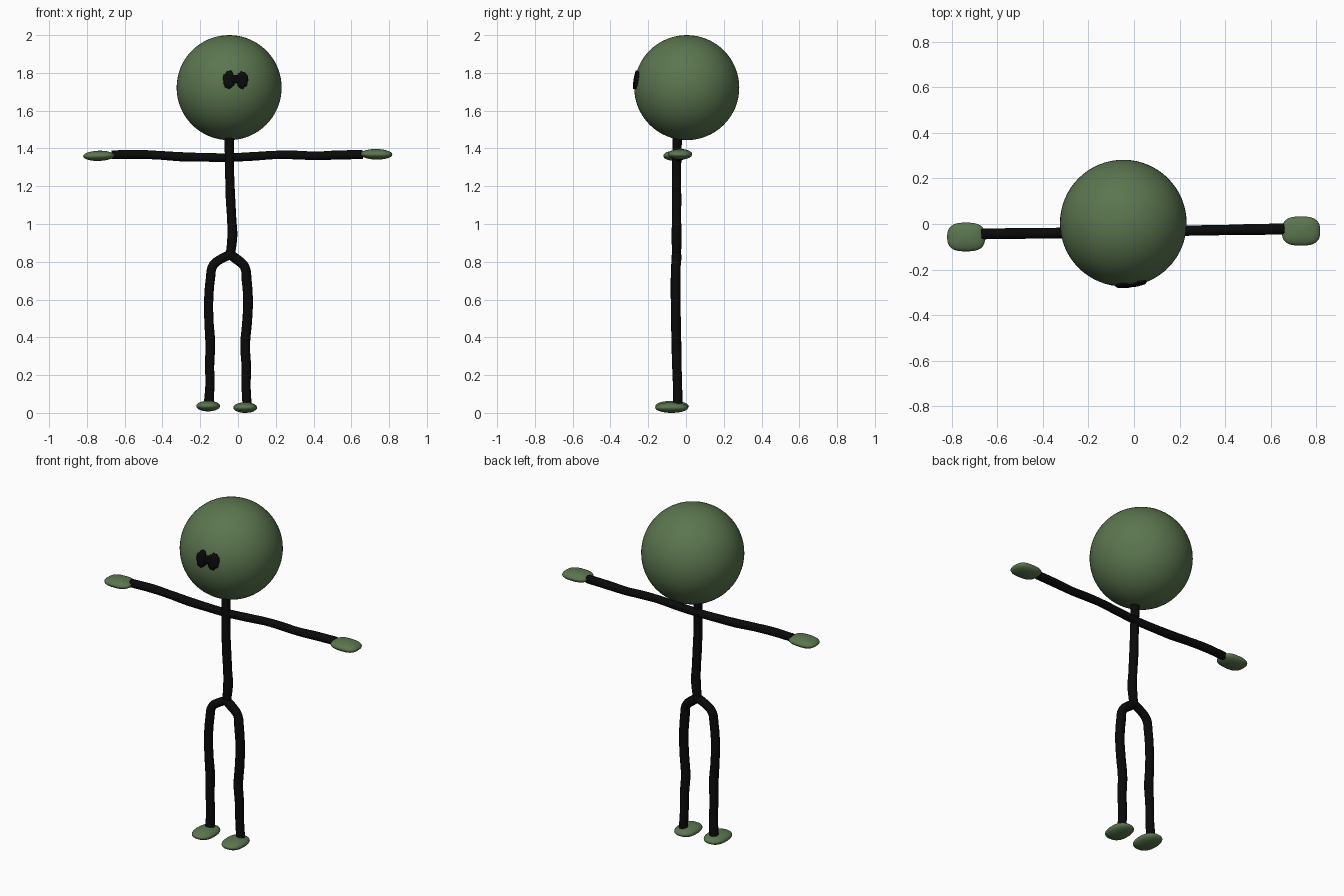
import bpy, bmesh, math, random
from mathutils import Vector, Matrix

if "Cube" in bpy.data.objects:
    bpy.data.objects.remove(bpy.data.objects["Cube"])

random.seed(4)


def material(name, rgb):
    m = bpy.data.materials.new(name)
    m.diffuse_color = (*rgb, 1)
    m.use_nodes = True
    m.node_tree.nodes["Principled BSDF"].inputs["Base Color"].default_value = m.diffuse_color
    return m


GREEN = material("moss green", (0.105, 0.18, 0.078))
BLACK = material("ink black", (0.003, 0.003, 0.003))


def finish(bm, name, mat):
    bmesh.ops.recalc_face_normals(bm, faces=bm.faces)
    mesh = bpy.data.meshes.new(name)
    bm.to_mesh(mesh)
    bm.free()
    mesh.materials.append(mat)
    mesh.shade_smooth()
    ob = bpy.data.objects.new(name, mesh)
    bpy.context.collection.objects.link(ob)
    return ob


def pad(name, centre, radii, power=2.0, tilt=0.0, segs=40):
    """Ellipsoid whose plan outline becomes squarer as power grows."""
    bm = bmesh.new()
    bmesh.ops.create_uvsphere(bm, u_segments=segs, v_segments=segs // 2, radius=1)
    for v in bm.verts:
        x, y = abs(v.co.x), abs(v.co.y)
        if x + y > 1e-5:
            s = math.hypot(x, y) / (x ** power + y ** power) ** (1 / power)
            v.co.x *= s
            v.co.y *= s
        v.co = Vector(a * b for a, b in zip(v.co, radii))
    bmesh.ops.transform(bm, matrix=Matrix.Translation(centre) @ Matrix.Rotation(tilt, 4, 'Y'),
                        verts=bm.verts)
    return finish(bm, name, mat=GREEN)


def limb(name, points, radius):
    """Slightly lumpy hand-drawn tube through the points."""
    cu = bpy.data.curves.new(name, 'CURVE')
    cu.dimensions = '3D'
    cu.bevel_depth = radius
    cu.bevel_resolution = 4
    cu.resolution_u = 8
    cu.use_fill_caps = True
    sp = cu.splines.new('BEZIER')
    sp.bezier_points.add(len(points) - 1)
    for p, co in zip(sp.bezier_points, points):
        p.co = co
        p.handle_left_type = p.handle_right_type = 'AUTO'
        p.radius = random.uniform(0.95, 1.06)
    cu.materials.append(BLACK)
    ob = bpy.data.objects.new(name, cu)
    bpy.context.collection.objects.link(ob)
    bpy.ops.object.select_all(action='DESELECT')
    ob.select_set(True)
    bpy.context.view_layer.objects.active = ob
    bpy.ops.object.convert(target='MESH')
    bpy.ops.object.shade_smooth_by_angle(angle=math.radians(50))


# Head
HEAD, R = Vector((-0.047, 0.004, 1.722)), 0.278
pad("head", HEAD, (R, R, R), segs=64)


def eye_plate(name, cx, cz, rx, rz, ragged=0.08):
    """Thin scribbled patch following the face of the head."""
    bm = bmesh.new()
    n = 36
    layers = []
    jitter = [1 + random.uniform(-ragged, ragged) for _ in range(n)]
    for lift in (-0.002, 0.007):
        rings = []
        for f in (0.02, 0.5, 1.0):
            ring = []
            for i in range(n):
                a = math.tau * i / n
                x = cx + rx * f * jitter[i] * math.cos(a) - HEAD.x
                z = cz + rz * f * jitter[i] * math.sin(a) - HEAD.z
                y = -math.sqrt((R + lift) ** 2 - x * x - z * z)
                ring.append(bm.verts.new(HEAD + Vector((x, y, z))))
            rings.append(ring)
        bm.faces.new(rings[0])
        layers.append(rings)
    strips = [(r[k], r[k + 1]) for r in layers for k in (0, 1)]
    strips.append((layers[0][2], layers[1][2]))
    for a, b in strips:
        for i in range(n):
            j = (i + 1) % n
            bm.faces.new((a[i], a[j], b[j], b[i]))
    finish(bm, name, BLACK)


# Eyes, touching in the middle
eye_plate("left_eye", -0.048, 1.764, 0.031, 0.048)
eye_plate("right_eye", 0.022, 1.762, 0.031, 0.046)
eye_plate("eye_join", -0.013, 1.767, 0.022, 0.022, 0.05)

# Neck and spine
limb("spine", [(-0.046, -0.045, 1.50), (-0.046, -0.048, 1.38), (-0.044, -0.05, 1.26),
               (-0.040, -0.05, 1.14), (-0.033, -0.05, 1.02), (-0.030, -0.05, 0.94),
               (-0.041, -0.05, 0.83)], 0.025)

# Arms in one stroke
limb("arms", [(-0.67, -0.044, 1.366), (-0.54, -0.042, 1.369), (-0.42, -0.041, 1.364),
              (-0.30, -0.04, 1.356), (-0.18, -0.039, 1.353), (-0.05, -0.037, 1.352),
              (0.08, -0.033, 1.358), (0.21, -0.03, 1.366), (0.31, -0.028, 1.365),
              (0.41, -0.026, 1.361), (0.52, -0.024, 1.365), (0.66, -0.022, 1.368)], 0.023)

# Legs, joined at the hips
limb("left_leg", [(-0.041, -0.05, 0.838), (-0.09, -0.052, 0.815), (-0.132, -0.054, 0.78),
                  (-0.146, -0.055, 0.71), (-0.155, -0.055, 0.60), (-0.154, -0.053, 0.49),
                  (-0.147, -0.051, 0.37), (-0.150, -0.048, 0.25), (-0.149, -0.045, 0.15),
                  (-0.155, -0.043, 0.04)], 0.025)
limb("right_leg", [(-0.041, -0.05, 0.838), (-0.005, -0.051, 0.812), (0.034, -0.053, 0.775),
                   (0.046, -0.055, 0.70), (0.053, -0.055, 0.59), (0.048, -0.053, 0.48),
                   (0.038, -0.051, 0.36), (0.044, -0.048, 0.24), (0.043, -0.045, 0.14),
                   (0.048, -0.043, 0.04)], 0.025)

# Hands and feet
pad("left_hand", (-0.737, -0.057, 1.361), (0.083, 0.063, 0.027), 2.8, math.radians(-1.5))
pad("right_hand", (0.733, -0.031, 1.369), (0.084, 0.064, 0.028), 2.8, math.radians(1))
pad("left_foot", (-0.158, -0.074, 0.036), (0.063, 0.089, 0.028), 2.4)
pad("right_foot", (0.038, -0.076, 0.028), (0.063, 0.087, 0.028), 2.4)
